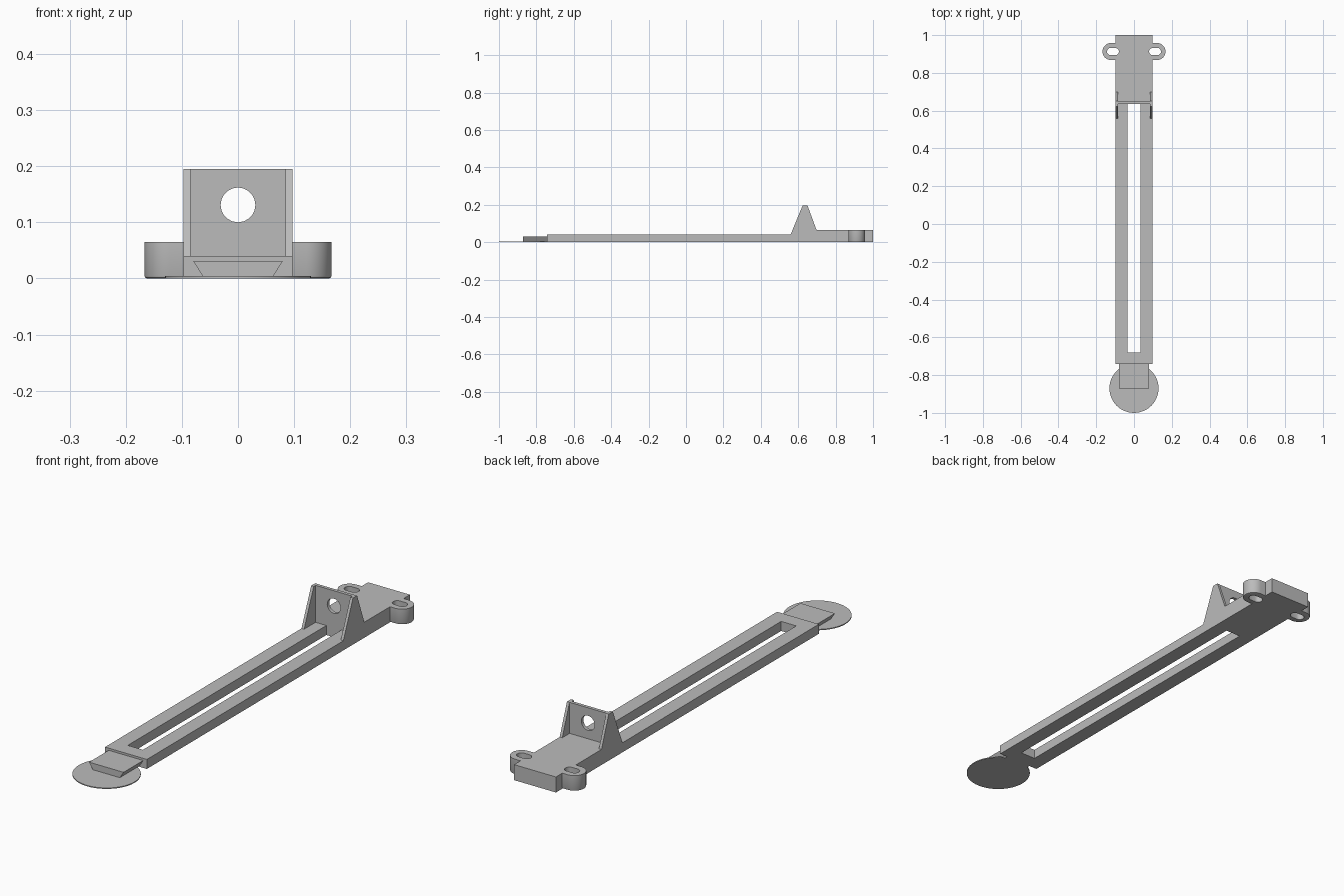
import bpy, bmesh, math
from mathutils import Vector

cube = bpy.data.objects.get("Cube")
if cube:
    bpy.data.objects.remove(cube, do_unlink=True)

grey = bpy.data.materials.new("plain grey")
grey.use_nodes = True
colour = (0.5, 0.5, 0.5, 1)
grey.diffuse_color = colour
grey.node_tree.nodes["Principled BSDF"].inputs["Base Color"].default_value = colour


def prism(name, outline, axis, low, high, round_bottom=0.0):
    """Extrude a 2D outline along an axis; outline is in the two other axes, in order."""
    def place(u, v, w):
        return {"x": Vector((w, u, v)), "y": Vector((u, w, v)), "z": Vector((u, v, w))}[axis]
    bm = bmesh.new()
    face = bm.faces.new([bm.verts.new(place(u, v, low)) for u, v in outline])
    grown = bmesh.ops.extrude_face_region(bm, geom=[face])
    moved = [g for g in grown["geom"] if isinstance(g, bmesh.types.BMVert)]
    bmesh.ops.translate(bm, verts=moved, vec=place(0, 0, high - low))
    bmesh.ops.recalc_face_normals(bm, faces=bm.faces)
    if round_bottom:
        rim = [e for e in bm.edges if all(v.co.z < 0.001 for v in e.verts)
               and abs(e.verts[0].co.x + e.verts[1].co.x) > 0.2]
        bmesh.ops.bevel(bm, geom=rim, offset=round_bottom, segments=2,
                        profile=0.5, affect="EDGES")
    mesh = bpy.data.meshes.new(name)
    bm.to_mesh(mesh)
    bm.free()
    mesh.materials.append(grey)
    obj = bpy.data.objects.new(name, mesh)
    bpy.context.collection.objects.link(obj)
    return obj


def rect(u0, v0, u1, v1):
    return [(u0, v0), (u1, v0), (u1, v1), (u0, v1)]


def arc(cu, cv, r, start, end, steps):
    return [(cu + r * math.cos(math.radians(start + (end - start) * i / steps)),
             cv + r * math.sin(math.radians(start + (end - start) * i / steps)))
            for i in range(steps + 1)]


def cut(obj, cutter):
    """Subtract the cutter, bake the result and drop the cutter."""
    mod = obj.modifiers.new("cut", "BOOLEAN")
    mod.operation, mod.solver, mod.object = "DIFFERENCE", "EXACT", cutter
    bpy.context.view_layer.update()
    graph = bpy.context.evaluated_depsgraph_get()
    baked = bpy.data.meshes.new_from_object(obj.evaluated_get(graph))
    obj.modifiers.clear()
    obj.data = baked
    bpy.data.objects.remove(cutter, do_unlink=True)


def smooth(obj):
    bpy.ops.object.select_all(action="DESELECT")
    obj.select_set(True)
    bpy.context.view_layer.objects.active = obj
    bpy.ops.object.shade_smooth_by_angle(angle=math.radians(35))


half = 0.097      # half width of the body
wall_y = 0.635    # where the slotted rail meets the rear block
deck = 0.065      # height of the rear block
ear_y = 0.913

# Long slotted rail
prism("slotted_rail", [(-half, -0.742), (half, -0.742), (half, wall_y), (0.035, wall_y),
                       (0.035, -0.68), (-0.035, -0.68), (-0.035, wall_y), (-half, wall_y)],
      "z", 0, 0.04)

# Dovetail tongue and thin round foot
prism("dovetail_tongue", [(-0.06, 0), (0.06, 0), (0.08, 0.031), (-0.08, 0.031)],
      "y", -0.872, -0.742)
foot = prism("foot_disc", arc(0, -0.87, 0.13, 0, 352.5, 47), "z", 0, 0.004)
smooth(foot)

# Rear block
block = prism("rear_block", rect(-half, wall_y, half, 1.0), "z", 0, deck)

# Upright plate with a round hole
plate = prism("upright_plate", rect(-half + 0.012, 0.03, half - 0.012, 0.195),
              "y", wall_y, 0.649)
cut(plate, prism("hole_cutter", arc(0, 0.131, 0.031, 0, 342, 19), "y", 0.6, 0.7))
smooth(plate)


def slot_outline(side):
    points = (arc(0.124, ear_y, 0.019, -90, 90, 10) + arc(0.099, ear_y, 0.019, 90, 270, 10))
    return [(side * x, y) for x, y in points]


for side, label in ((1, "left"), (-1, "right")):
    # Triangular side brace
    prism(label + "_brace", [(0.559, 0.0), (0.698, 0.0), (0.698, deck), (0.65, 0.195),
                             (0.623, 0.195), (0.559, 0.04)],
          "x", min(side * half, side * (half - 0.012)), max(side * half, side * (half - 0.012)))
    # Rounded mounting ear with an oblong hole that reaches into the block
    outline = [(half, ear_y - 0.045)] + arc(0.122, ear_y, 0.045, -90, 90, 20) + [(half, ear_y + 0.045)]
    ear = prism(label + "_ear", [(side * x, y) for x, y in outline], "z", 0, deck, 0.005)
    for part in (ear, block):
        cut(part, prism("slot_cutter", slot_outline(side), "z", -0.1, 0.2))
    smooth(ear)
smooth(block)
